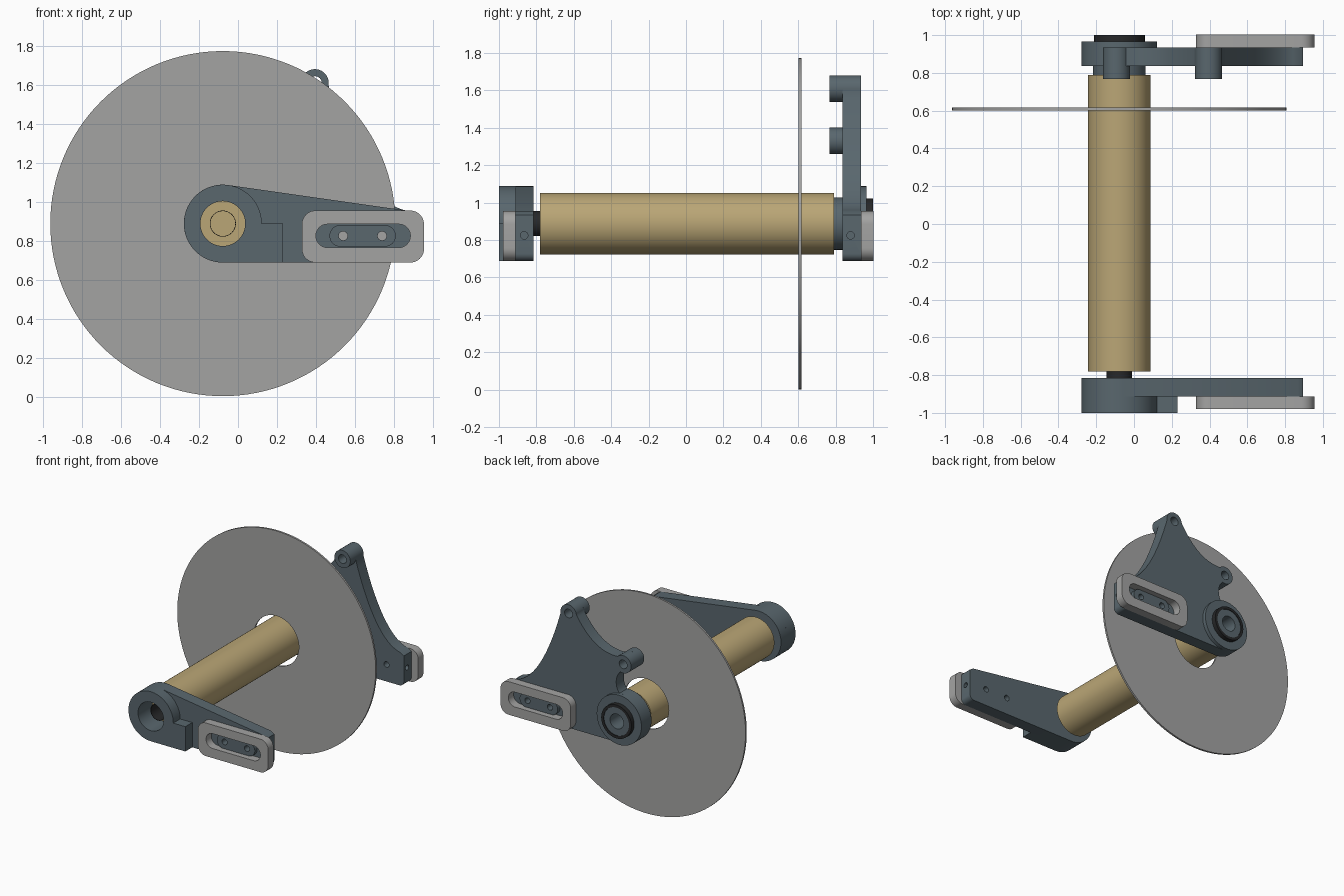
import bpy, bmesh
from math import radians, sin, cos
from mathutils import Vector
from mathutils.geometry import interpolate_bezier

cube = bpy.data.objects.get("Cube")
if cube:
    bpy.data.objects.remove(cube, do_unlink=True)


def material(name, rgb, rough=0.6):
    m = bpy.data.materials.new(name)
    m.use_nodes = True
    m.diffuse_color = (*rgb, 1)
    bsdf = m.node_tree.nodes["Principled BSDF"]
    bsdf.inputs["Base Color"].default_value = (*rgb, 1)
    bsdf.inputs["Roughness"].default_value = rough
    return m


SLATE = material("slate", (0.10, 0.135, 0.155))
GREY = material("light grey", (0.37, 0.37, 0.365))
TAN = material("tan", (0.49, 0.38, 0.18))
BLACK = material("black", (0.02, 0.021, 0.022))

CX, CZ = -0.078, 0.888          # axle centre
BOTTOM, END, TIP = 0.688, 0.895, 0.955
BOLTS = (0.54, 0.74)
BOLT_Z = 0.825


def arc(x, z, r, a0=0, a1=360, n=32):
    return [(x + r * cos(radians(a0 + (a1 - a0) * i / n)),
             z + r * sin(radians(a0 + (a1 - a0) * i / n))) for i in range(n + 1)]


def circle(x, z, r, n=64):
    return arc(x, z, r, 0, 360, n)[:-1]


def rounded(x0, x1, z0, z1, r):
    return (arc(x1 - r, z0 + r, r, -90, 0, 10) + arc(x1 - r, z1 - r, r, 0, 90, 10)
            + arc(x0 + r, z1 - r, r, 90, 180, 10) + arc(x0 + r, z0 + r, r, 180, 270, 10))


def bend(*pts):
    curve = interpolate_bezier(*[Vector((*p, 0)) for p in pts], 20)
    return [(p.x, p.y) for p in curve[1:-1]]


def finish(ob):
    bpy.ops.object.select_all(action='DESELECT')
    ob.select_set(True)
    bpy.context.view_layer.objects.active = ob
    bpy.ops.object.shade_smooth_by_angle(angle=radians(30))


def plate(name, mat, y0, y1, *loops):
    """Extrude an x-z outline (further loops are holes) from y0 to y1."""
    cu = bpy.data.curves.new(name, 'CURVE')
    cu.dimensions, cu.fill_mode = '2D', 'BOTH'
    cu.extrude = abs(y1 - y0) / 2
    for loop in loops:
        s = cu.splines.new('POLY')
        s.points.add(len(loop) - 1)
        for p, (x, z) in zip(s.points, loop):
            p.co = (x, z, 0, 1)
        s.use_cyclic_u = True
    tmp = bpy.data.objects.new(name + "_outline", cu)
    bpy.context.collection.objects.link(tmp)
    bpy.context.view_layer.update()
    me = bpy.data.meshes.new_from_object(
        tmp.evaluated_get(bpy.context.evaluated_depsgraph_get()))
    bpy.data.objects.remove(tmp, do_unlink=True)
    bm = bmesh.new()
    bm.from_mesh(me)
    bmesh.ops.remove_doubles(bm, verts=bm.verts, dist=1e-5)
    for v in bm.verts:
        x, z, d = v.co
        v.co = (x, (y0 + y1) / 2 - d, z)
    bmesh.ops.recalc_face_normals(bm, faces=bm.faces)
    bm.to_mesh(me)
    bm.free()
    me.name = name
    me.materials.clear()
    me.materials.append(mat)
    ob = bpy.data.objects.new(name, me)
    bpy.context.collection.objects.link(ob)
    finish(ob)
    return ob


def drill_end(ob, y):
    """Bore a small blind hole into the end face of an arm."""
    bpy.ops.mesh.primitive_cylinder_add(vertices=24, radius=0.02, depth=0.12,
                                        location=(END, y, BOLT_Z),
                                        rotation=(0, radians(90), 0))
    cutter = bpy.context.object
    cutter.name = "drill_cutter"
    cutter.hide_render = True
    cutter.data.materials.append(SLATE)
    mod = ob.modifiers.new("drill", 'BOOLEAN')
    mod.operation, mod.object, mod.solver = 'DIFFERENCE', cutter, 'EXACT'
    bpy.context.view_layer.objects.active = ob
    bpy.ops.object.modifier_apply(modifier=mod.name)
    bpy.data.objects.remove(cutter, do_unlink=True)
    finish(ob)


bolt_holes = [circle(x, BOLT_Z, 0.023, 24) for x in BOLTS]
arm_end = arc(END - 0.04, BOTTOM + 0.04, 0.04, -90, 0, 8) + [(END, TIP - 0.02), (END - 0.03, TIP)]
bore = circle(CX, CZ, 0.115)

# Axle tube and brake disc
plate("axle_tube", TAN, -0.78, 0.79, circle(CX, CZ, 0.165))
plate("brake_disc", GREY, 0.602, 0.617, circle(CX, CZ, 0.886, 128), circle(CX, CZ, 0.2))

# Thin sleeve joining the tube to the front dropout
plate("front_sleeve", BLACK, -0.91, -0.78, circle(CX, CZ, 0.067), circle(CX, CZ, 0.064))

# Front dropout: tapering arm plus a thicker boss with a square heel
front_arm = plate("front_arm", SLATE, -0.912, -0.815,
                  arm_end + arc(CX, CZ, 0.2, 82, 270, 48), bore, *bolt_holes)
drill_end(front_arm, -0.865)
plate("front_boss", SLATE, -1.0, -0.9,
      [(0.23, BOTTOM), (0.23, CZ)] + arc(CX, CZ, 0.2, 0, 270, 64), bore)

# Rear dropout: arm with two caliper mounts joined by concave edges
M1, M2, MR = (0.395, 1.61), (-0.093, 1.33), 0.071
tip1, tip2 = arc(*M1, MR, -10, 175, 24), arc(*M2, MR, 45, 290, 32)
boss = arc(CX, CZ, 0.2, 85, 270, 48)
rear_outline = (arm_end
                + bend(arm_end[-1], (0.72, 0.98), (0.58, 1.2), tip1[0]) + tip1
                + bend(tip1[-1], (0.26, 1.52), (0.15, 1.37), tip2[0]) + tip2
                + bend(tip2[-1], (-0.02, 1.22), (-0.02, 1.13), boss[0]) + boss)
mount_holes = [circle(*m, 0.035, 24) for m in (M1, M2)]
rear_arm = plate("rear_arm", SLATE, 0.837, 0.935, rear_outline, bore,
                 *bolt_holes, *mount_holes)
drill_end(rear_arm, 0.88)
plate("rear_boss", SLATE, 0.925, 0.965, circle(CX, CZ, 0.2), bore)
for side, m, hole in zip(("upper", "lower"), (M1, M2), mount_holes):
    plate(side + "_caliper_mount", SLATE, 0.767, 0.84, circle(*m, MR), hole)

# Rear axle insert: collar, core and black rim
small_bore = circle(CX, CZ, 0.06)
plate("rear_collar", SLATE, 0.79, 0.84, circle(CX, CZ, 0.14), small_bore)
plate("rear_core", SLATE, 0.835, 0.995, circle(CX, CZ, 0.114), small_bore)
plate("rear_rim", BLACK, 0.96, 1.0, circle(CX, CZ, 0.135), circle(CX, CZ, 0.113))

# Slotted pads with a raised bolt boss, on the outer face of each arm
for side, s, face in (("front", -1, 0.912), ("rear", 1, 0.935)):
    plate(side + "_pad", GREY, s * face, s * (face + 0.067),
          rounded(0.328, 0.955, BOTTOM, 0.955, 0.07),
          rounded(0.40, 0.885, 0.765, 0.885, 0.0595))
    plate(side + "_bolt_boss", SLATE, s * (face - 0.002), s * (face + 0.03),
          rounded(0.47, 0.81, 0.77, 0.88, 0.0545), *bolt_holes)
